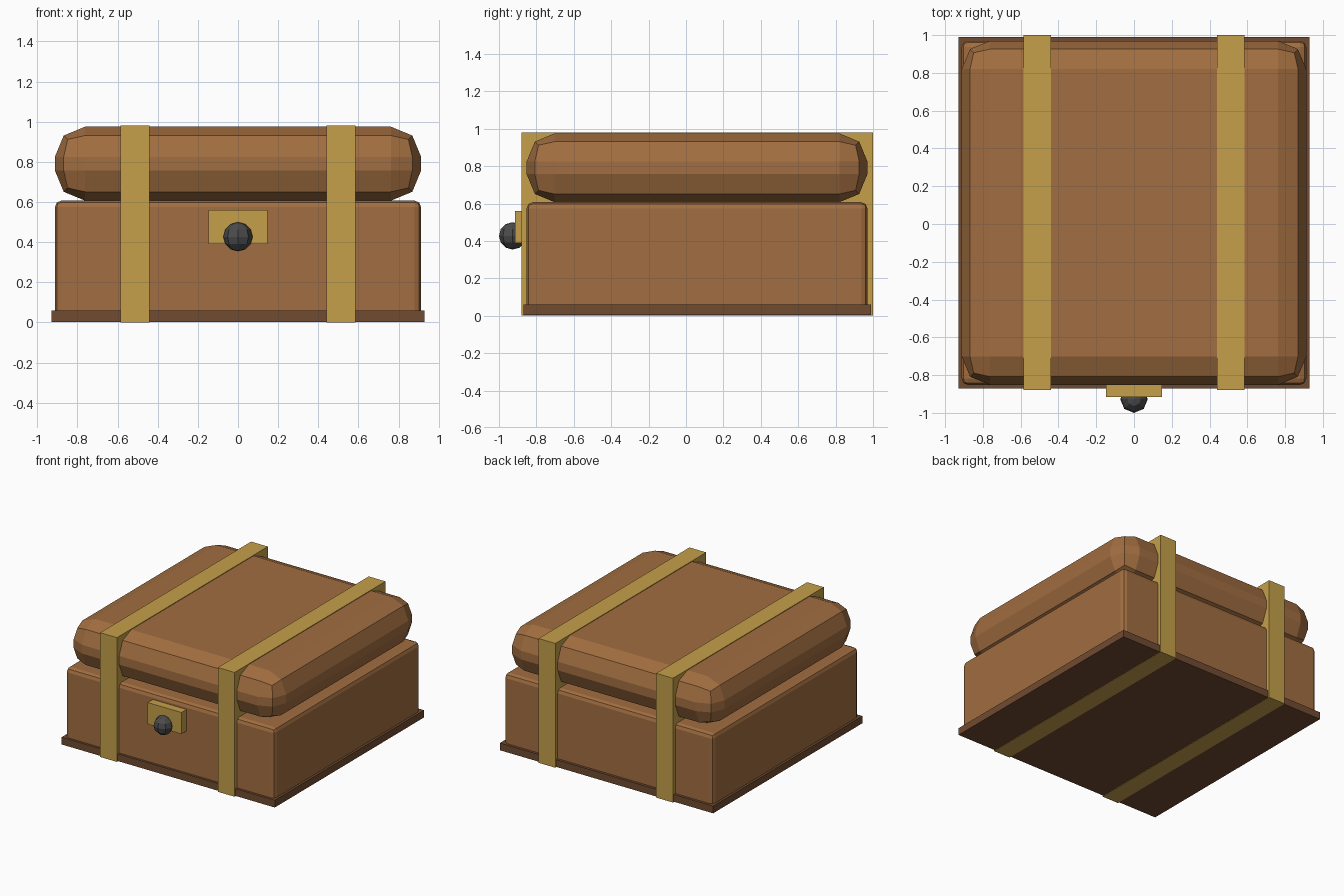
import bpy
import bmesh

if "Cube" in bpy.data.objects:
    bpy.data.objects.remove(bpy.data.objects["Cube"])


def material(name, rgb):
    m = bpy.data.materials.new(name)
    m.diffuse_color = (*rgb, 1)
    m.use_nodes = True
    m.node_tree.nodes["Principled BSDF"].inputs["Base Color"].default_value = m.diffuse_color
    return m


wood = material("brown_leather", (0.36, 0.155, 0.052))
dark = material("dark_wood", (0.165, 0.07, 0.03))
brass = material("brass", (0.56, 0.35, 0.068))
iron = material("dark_iron", (0.07, 0.07, 0.07))


def finish(name, bm, mat):
    mesh = bpy.data.meshes.new(name)
    bm.to_mesh(mesh)
    bm.free()
    mesh.materials.append(mat)
    ob = bpy.data.objects.new(name, mesh)
    bpy.context.collection.objects.link(ob)
    return ob


def box(name, lo, hi, mat, bevel=0):
    bm = bmesh.new()
    bmesh.ops.create_cube(bm, size=1)
    for v in bm.verts:
        v.co = [hi[i] if v.co[i] > 0 else lo[i] for i in range(3)]
    ob = finish(name, bm, mat)
    if bevel:
        mod = ob.modifiers.new("rounded_edges", "BEVEL")
        mod.width = bevel
        mod.segments = 2
    return ob


# Base board, body and rounded lid
box("base_board", (-0.93, -0.87, 0.003), (0.93, 0.99, 0.06), dark)
box("chest_body", (-0.912, -0.852, 0.01), (0.912, 0.97, 0.607), wood, 0.033)
box("chest_lid", (-0.912, -0.852, 0.607), (0.912, 0.97, 0.975), wood, 0.15)

# Straps running right around the chest
for side, x in (("left", -0.513), ("right", 0.513)):
    box(side + "_strap", (x - 0.073, -0.88, 0), (x + 0.073, 1.0, 0.98), brass)

# Latch plate with a low-poly knob
box("latch_plate", (-0.147, -0.915, 0.39), (0.147, -0.845, 0.56), brass)
bm = bmesh.new()
bmesh.ops.create_uvsphere(bm, u_segments=8, v_segments=6, radius=0.073)
bmesh.ops.translate(bm, verts=bm.verts, vec=(0, -0.927, 0.427))
finish("latch_knob", bm, iron)
